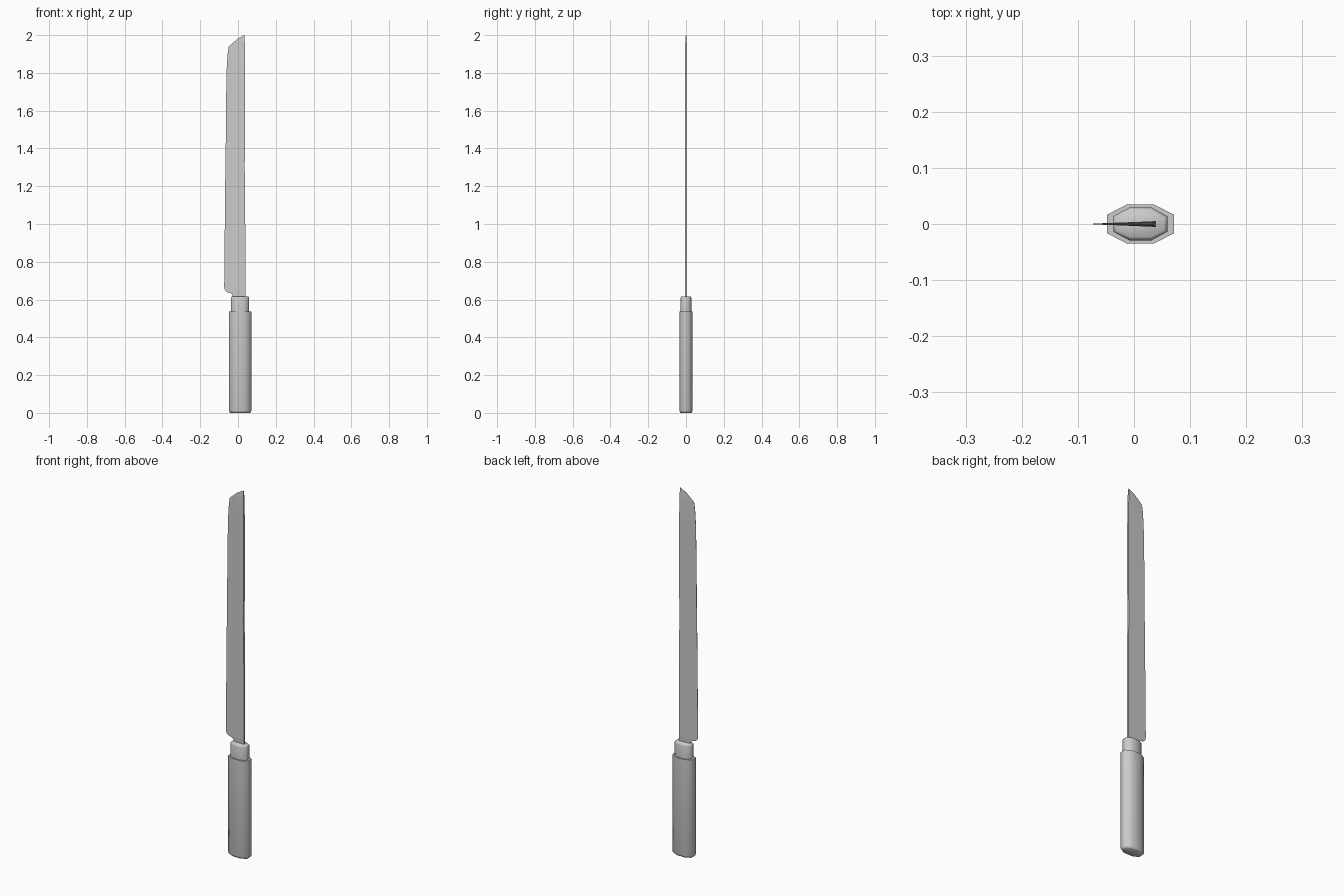
import bpy, bmesh, math

if "Cube" in bpy.data.objects:
    bpy.data.objects.remove(bpy.data.objects["Cube"])


def finish(bm, name, angle):
    bmesh.ops.recalc_face_normals(bm, faces=bm.faces)
    mesh = bpy.data.meshes.new(name)
    bm.to_mesh(mesh)
    bm.free()
    obj = bpy.data.objects.new(name, mesh)
    bpy.context.collection.objects.link(obj)
    bpy.ops.object.select_all(action='DESELECT')
    obj.select_set(True)
    bpy.context.view_layer.objects.active = obj
    bpy.ops.object.shade_smooth_by_angle(angle=math.radians(angle))
    return obj


def loft(name, rings, angle):
    """Skin a stack of equal-length point rings and cap both ends."""
    bm = bmesh.new()
    rows = [[bm.verts.new(p) for p in ring] for ring in rings]
    n = len(rows[0])
    for a, b in zip(rows, rows[1:]):
        for i in range(n):
            j = (i + 1) % n
            bm.faces.new((a[i], a[j], b[j], b[i]))
    bm.faces.new(rows[0][::-1])
    bm.faces.new(rows[-1])
    bmesh.ops.remove_doubles(bm, verts=bm.verts, dist=1e-5)
    return finish(bm, name, angle)


def octagon(hx, hy, z, cx=0.0115):
    """Flattened octagon shared by the grip and the collar."""
    q = [(1, 0.48), (0.42, 1), (-0.42, 1), (-1, 0.48)]
    pts = q + [(-x, -y) for x, y in q]
    return [(cx + hx * x, hy * y, z) for x, y in pts]


# Grip with a chamfered butt and a crisp top shoulder
loft("handle_grip", [octagon(0.052, 0.027, 0.0),
                     octagon(0.057, 0.032, 0.004),
                     octagon(0.0595, 0.0345, 0.013),
                     octagon(0.0595, 0.0345, 0.538)], 65)

# Collar between grip and blade
loft("handle_collar", [octagon(0.048, 0.029, 0.53),
                       octagon(0.048, 0.029, 0.608),
                       octagon(0.046, 0.027, 0.614),
                       octagon(0.042, 0.023, 0.617)], 65)

# Blade: wedge sections of (edge x, edge z, spine x, spine z, half thickness)
sections = [
    (-0.028, 0.600, 0.039, 0.600, 0.005),
    (-0.028, 0.626, 0.039, 0.626, 0.005),
    (-0.040, 0.634, 0.039, 0.634, 0.005),
    (-0.060, 0.640, 0.039, 0.641, 0.005),
    (-0.069, 0.648, 0.039, 0.650, 0.005),
    (-0.073, 0.668, 0.039, 0.670, 0.005),
    (-0.068, 1.200, 0.038, 1.200, 0.005),
    (-0.065, 1.400, 0.035, 1.300, 0.005),
    (-0.064, 1.600, 0.038, 1.420, 0.005),
    (-0.060, 1.820, 0.038, 1.800, 0.005),
    (-0.055, 1.900, 0.037, 1.900, 0.005),
    (-0.049, 1.940, 0.036, 1.960, 0.004),
    (-0.003, 1.980, 0.035, 1.985, 0.003),
    (0.032, 1.999, 0.034, 2.000, 0.001),
]
loft("blade", [[(ex, -0.0007, ez), (ex, 0.0007, ez),
                (sx, t, sz), (sx, -t, sz)]
               for ex, ez, sx, sz, t in sections], 30)
